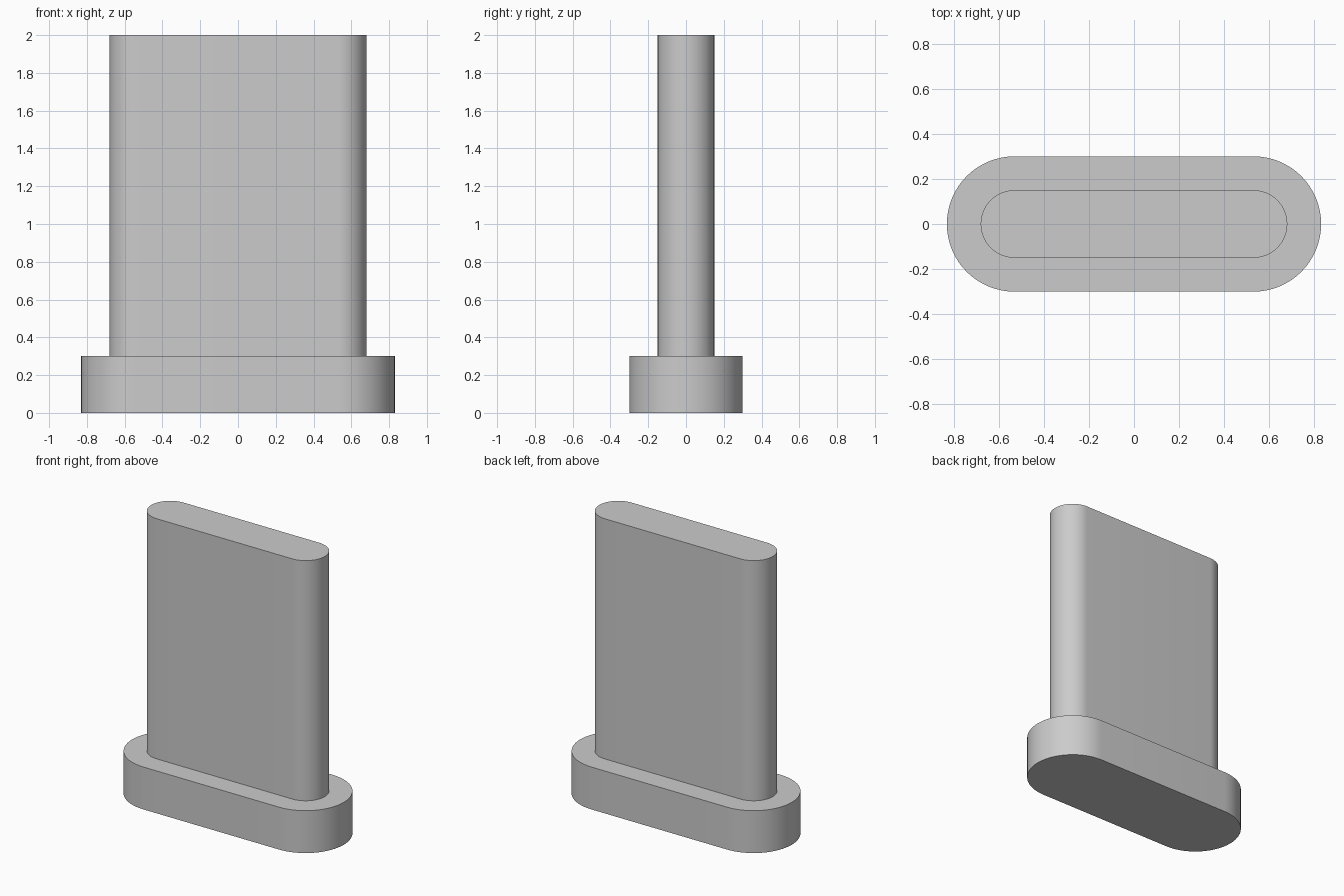
import bpy
import bmesh
import math

if "Cube" in bpy.data.objects:
    bpy.data.objects.remove(bpy.data.objects["Cube"])

HALF_SPAN = 0.53   # distance from the middle to each rounded end's centre
SEGMENTS = 32      # segments in each half-round end

grey = bpy.data.materials.new("plain grey")
grey.diffuse_color = (0.6, 0.6, 0.6, 1.0)
grey.use_nodes = True
grey.node_tree.nodes["Principled BSDF"].inputs["Base Color"].default_value = grey.diffuse_color


def slot_outline(radius):
    """Counter-clockwise outline with two half-round ends."""
    points = []
    for side, start in ((1, -math.pi / 2), (-1, math.pi / 2)):
        for i in range(SEGMENTS + 1):
            a = start + math.pi * i / SEGMENTS
            points.append((side * HALF_SPAN + radius * math.cos(a), radius * math.sin(a)))
    return points


def ring(bm, radius, z):
    return [bm.verts.new((x, y, z)) for x, y in slot_outline(radius)]


def bridge(bm, lower, upper):
    n = len(lower)
    for i in range(n):
        j = (i + 1) % n
        bm.faces.new((lower[i], lower[j], upper[j], upper[i]))


# Stepped body: wide foot, flat shoulder, tall thin blade
bm = bmesh.new()
rings = [ring(bm, r, z) for r, z in ((0.30, 0.0), (0.30, 0.30), (0.15, 0.30), (0.15, 2.0))]
for lower, upper in zip(rings, rings[1:]):
    bridge(bm, lower, upper)
bm.faces.new(list(reversed(rings[0])))
bm.faces.new(rings[-1])

mesh = bpy.data.meshes.new("blade_on_foot")
bm.to_mesh(mesh)
bm.free()
mesh.materials.append(grey)
body = bpy.data.objects.new("blade_on_foot", mesh)
bpy.context.collection.objects.link(body)

# Smooth rounded ends, sharp rims
bpy.context.view_layer.objects.active = body
body.select_set(True)
bpy.ops.object.shade_smooth_by_angle(angle=math.radians(30))
